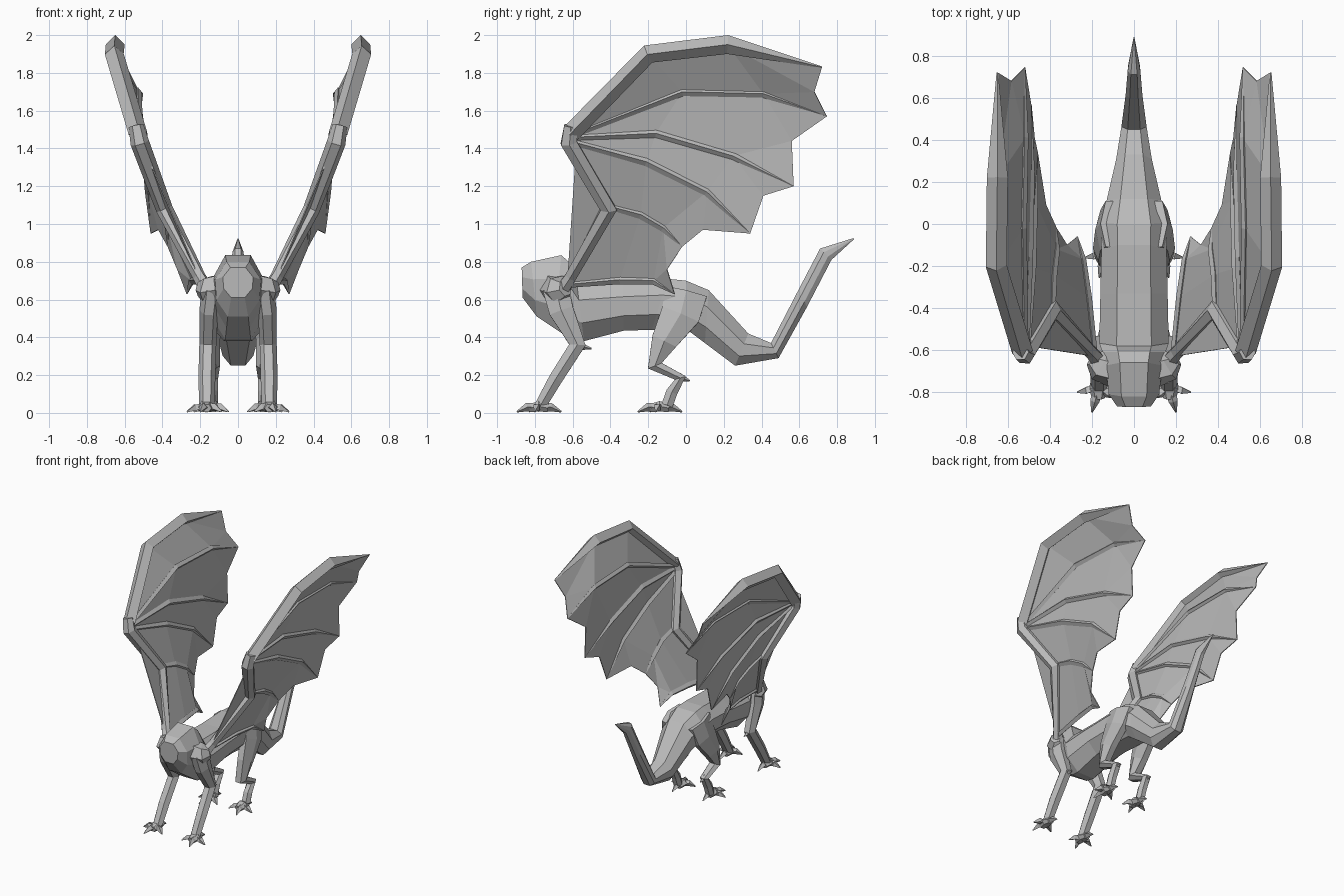
import bpy
import math
from mathutils import Vector

cube = bpy.data.objects.get("Cube")
if cube:
    bpy.data.objects.remove(cube, do_unlink=True)

grey = bpy.data.materials.new("stone grey")
grey.use_nodes = True
colour = (0.5, 0.5, 0.5, 1)
grey.diffuse_color = colour
grey.node_tree.nodes["Principled BSDF"].inputs["Base Color"].default_value = colour


def make(name, verts, faces, mirror=True):
    """Create a flat shaded object, mirrored across the body if wanted."""
    mesh = bpy.data.meshes.new(name)
    mesh.from_pydata([tuple(v) for v in verts], [], faces)
    mesh.materials.append(grey)
    obj = bpy.data.objects.new(name, mesh)
    bpy.context.collection.objects.link(obj)
    if mirror:
        mod = obj.modifiers.new("mirror", "MIRROR")
        mod.use_mirror_merge = False
    return obj


def loft(name, rings, mirror=True):
    """Skin a list of equal rings and cap both ends."""
    n = len(rings[0])
    verts = [v for ring in rings for v in ring]
    faces = []
    for r in range(len(rings) - 1):
        for i in range(n):
            j = (i + 1) % n
            faces.append((r * n + i, r * n + j, r * n + n + j, r * n + n + i))
    faces.append(tuple(reversed(range(n))))
    faces.append(tuple(range(len(verts) - n, len(verts))))
    return make(name, verts, faces, mirror)


def limb(name, path, sizes, sides=6):
    """Tapered limb; sizes are (sideways, in-plane) radii at each point."""
    pts = [Vector(p) for p in path]
    rings = []
    for i, p in enumerate(pts):
        before = (p - pts[i - 1]).normalized() if i else Vector()
        after = (pts[i + 1] - p).normalized() if i + 1 < len(pts) else Vector()
        t = (before + after).normalized()
        u = Vector((1, 0, 0))
        u = (u - t * u.dot(t)).normalized()
        v = t.cross(u)
        a, b = sizes[i]
        angles = [math.tau * k / sides for k in range(sides)]
        rings.append([p + u * a * math.cos(s) + v * b * math.sin(s) for s in angles])
    return loft(name, rings)


# Body and tail: top y, top z, bottom y, bottom z, half width
body = [
    (-.87, .77, -.865, .61, .08), (-.82, .80, -.79, .51, .12),
    (-.66, .835, -.70, .45, .135), (-.61, .79, -.61, .39, .15),
    (-.58, .70, -.54, .38, .165), (-.33, .70, -.33, .435, .16),
    (-.1, .71, -.18, .44, .155), (0, .70, .02, .43, .16),
    (.12, .65, .1, .37, .13), (.33, .42, .26, .25, .085),
    (.45, .37, .49, .29, .06), (.60, .66, .64, .56, .04),
    (.71, .87, .77, .81, .03), (.885, .925, .89, .92, .002),
]
section = [(.5, 0), (1, .32), (.95, .7), (.45, 1), (-.45, 1), (-.95, .7), (-1, .32), (-.5, 0)]
rings = []
for ty, tz, by, bz, w in body:
    rings.append([(w * s, ty + (by - ty) * d, tz + (bz - tz) * d) for s, d in section])
loft("body_and_tail", rings, mirror=False)

# Front legs
limb("shoulder", [(.09, -.7, .65), (.16, -.67, .65), (.2, -.64, .66)],
     [(.08, .09), (.08, .08), (.04, .045)])
limb("front_leg",
     [(.14, -.69, .66), (.155, -.66, .54), (.16, -.575, .36), (.165, -.69, .18), (.165, -.77, .04)],
     [(.05, .08), (.05, .075), (.045, .05), (.045, .042), (.04, .035)])
limb("elbow_spur", [(.16, -.59, .36), (.16, -.5, .34)], [(.03, .03), (.004, .004)], 4)

# Hind legs
limb("hind_leg",
     [(.11, .0, .64), (.135, -.03, .52), (.145, -.115, .38), (.14, -.165, .25),
      (.14, -.03, .185), (.14, -.075, .11), (.14, -.1, .04)],
     [(.05, .13), (.05, .12), (.05, .08), (.045, .045), (.035, .035), (.035, .035), (.035, .035)])
limb("hock_spur", [(.14, -.04, .19), (.14, .02, .17)], [(.025, .025), (.004, .004)], 4)


# Feet with three front toes and a rear claw
def foot(name, x, y):
    limb(name + "_pad", [(x, y + .05, .025), (x, y, .035), (x, y - .05, .025)],
         [(.03, .024), (.045, .032), (.03, .024)])
    toes = {"outer": (.1, -.02), "front": (.03, -.115), "inner": (-.085, -.05), "rear": (0, .12)}
    for toe, (dx, dy) in toes.items():
        bend = (x + dx * .55, y + dy * .55, .03)
        limb(f"{name}_{toe}_toe", [(x, y, .03), bend, (x + dx, y + dy, .006)],
             [(.024, .024), (.022, .022), (.004, .004)], 4)


foot("front_foot", .17, -.78)
foot("hind_foot", .135, -.14)

# Wing arm and leading finger
limb("wing_arm", [(.17, -.65, .66), (.205, -.61, .72), (.39, -.41, 1.08), (.52, -.62, 1.43), (.54, -.61, 1.52)],
     [(.04, .04), (.035, .035), (.045, .05), (.05, .05), (.04, .04)])
lead = [(.53, -.61, 1.48), (.655, -.2, 1.9), (.65, .22, 1.95), (.65, .72, 1.83)]
limb("leading_finger", lead, [(.05, .05), (.05, .05), (.05, .05), (.004, .004)], 4)

# Membrane ribs, from the root to the tip
ribs = [
    [(.52, -.58, 1.48), (.53, -.02, 1.70), (.52, .41, 1.69), (.52, .745, 1.57)],
    [(.515, -.58, 1.46), (.50, -.16, 1.48), (.49, .25, 1.36), (.49, .57, 1.20)],
    [(.51, -.58, 1.43), (.485, -.21, 1.33), (.475, .11, 1.17), (.46, .34, .95)],
    [(.39, -.39, 1.09), (.385, -.24, 1.05), (.37, -.12, .98), (.37, -.02, .88)],
    [(.19, -.63, .68), (.22, -.35, .705), (.245, -.17, .70), (.27, -.06, .63)],
]
for i, rib in enumerate(ribs):
    limb(f"wing_rib_{i + 1}", rib, [(.018, .018), (.02, .024), (.018, .022), (.003, .003)], 4)

# Membrane panels with a scalloped notch between neighbouring tips
notches = [(.585, .68, 1.70), (.49, .56, 1.44), (.475, .41, 1.15), (.42, .09, .97), (.32, -.1, .76)]
rays = [lead] + ribs
verts = [p for ray in rays for p in ray] + notches
faces = []
for i in range(len(notches)):
    a, b, n = 4 * i, 4 * i + 4, 4 * len(rays) + i
    faces += [(a + k, a + k + 1, b + k + 1, b + k) for k in range(2)]
    faces += [(a + 2, a + 3, n), (a + 2, n, b + 2), (b + 2, n, b + 3)]
# Web in the crook of the arm
faces.append((12, 16, 20))
membrane = make("wing_membrane", verts, faces)
thick = membrane.modifiers.new("thickness", "SOLIDIFY")
thick.thickness = .006
thick.offset = 0
